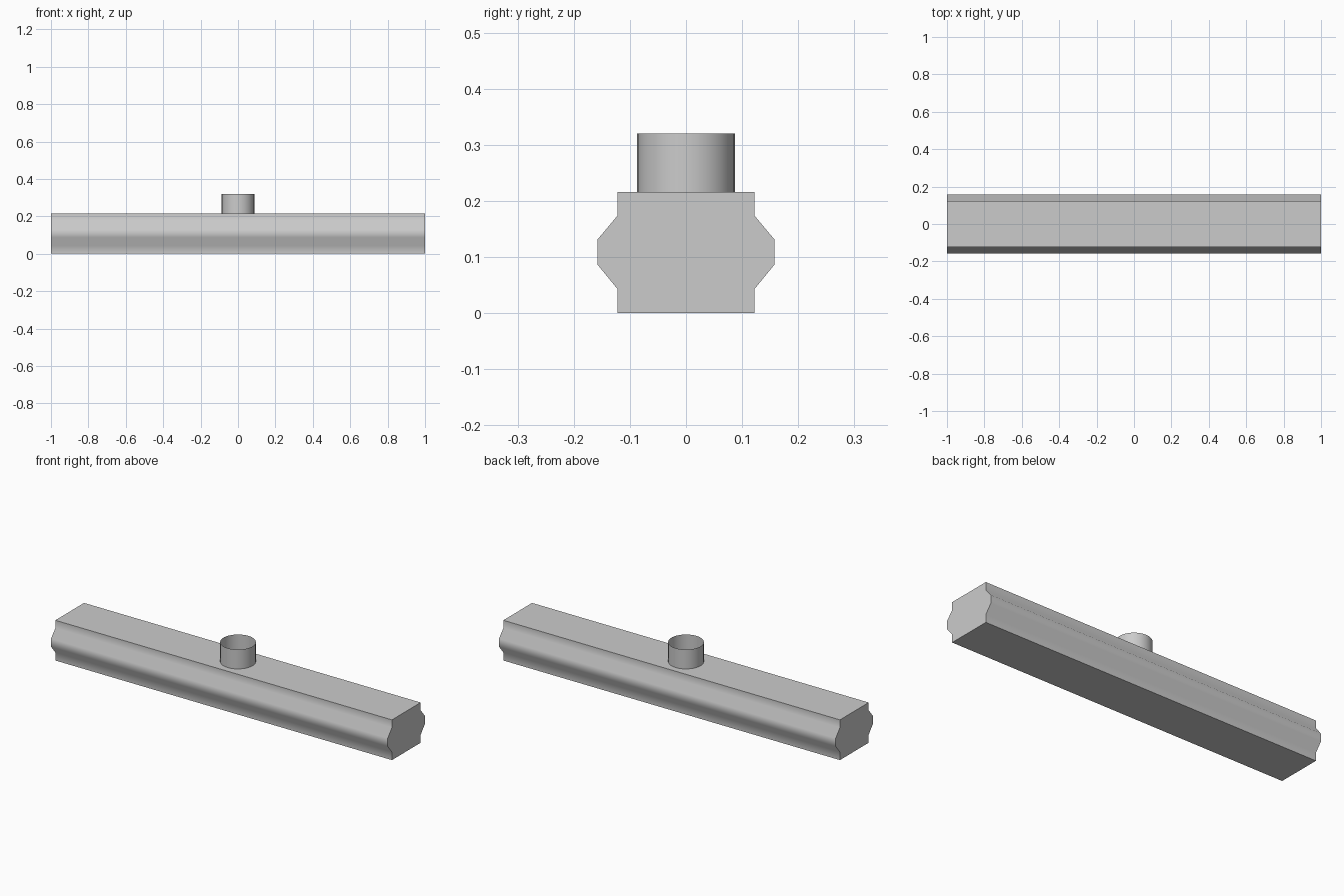
import bpy, bmesh, math

if "Cube" in bpy.data.objects:
    bpy.data.objects.remove(bpy.data.objects["Cube"])

BAR_TOP, TOP = 0.216, 0.32


def finish(name, bm):
    bmesh.ops.recalc_face_normals(bm, faces=bm.faces)
    mesh = bpy.data.meshes.new(name)
    bm.to_mesh(mesh)
    bm.free()
    obj = bpy.data.objects.new(name, mesh)
    bpy.context.collection.objects.link(obj)
    bpy.ops.object.select_all(action='DESELECT')
    obj.select_set(True)
    bpy.context.view_layer.objects.active = obj
    bpy.ops.object.shade_smooth_by_angle(angle=math.radians(60))
    return obj


# Long bar: half profile (y, z) mirrored, then extruded along x
half = [(0.122, 0), (0.122, 0.043), (0.158, 0.087),
        (0.158, 0.131), (0.122, 0.174), (0.122, BAR_TOP)]
profile = half + [(-y, z) for y, z in reversed(half)]
bm = bmesh.new()
face = bm.faces.new([bm.verts.new((-1, y, z)) for y, z in profile])
ext = bmesh.ops.extrude_face_region(bm, geom=[face], use_keep_orig=True)
moved = [g for g in ext['geom'] if isinstance(g, bmesh.types.BMVert)]
bmesh.ops.translate(bm, verts=moved, vec=(2, 0, 0))
finish("bar", bm)

# Open thin-walled collar standing on the bar
bm = bmesh.new()
bmesh.ops.create_cone(bm, cap_ends=False, segments=32, radius1=0.087,
                      radius2=0.087, depth=TOP - BAR_TOP)
bmesh.ops.translate(bm, verts=bm.verts, vec=(0, 0, (TOP + BAR_TOP) / 2))
finish("collar", bm)
